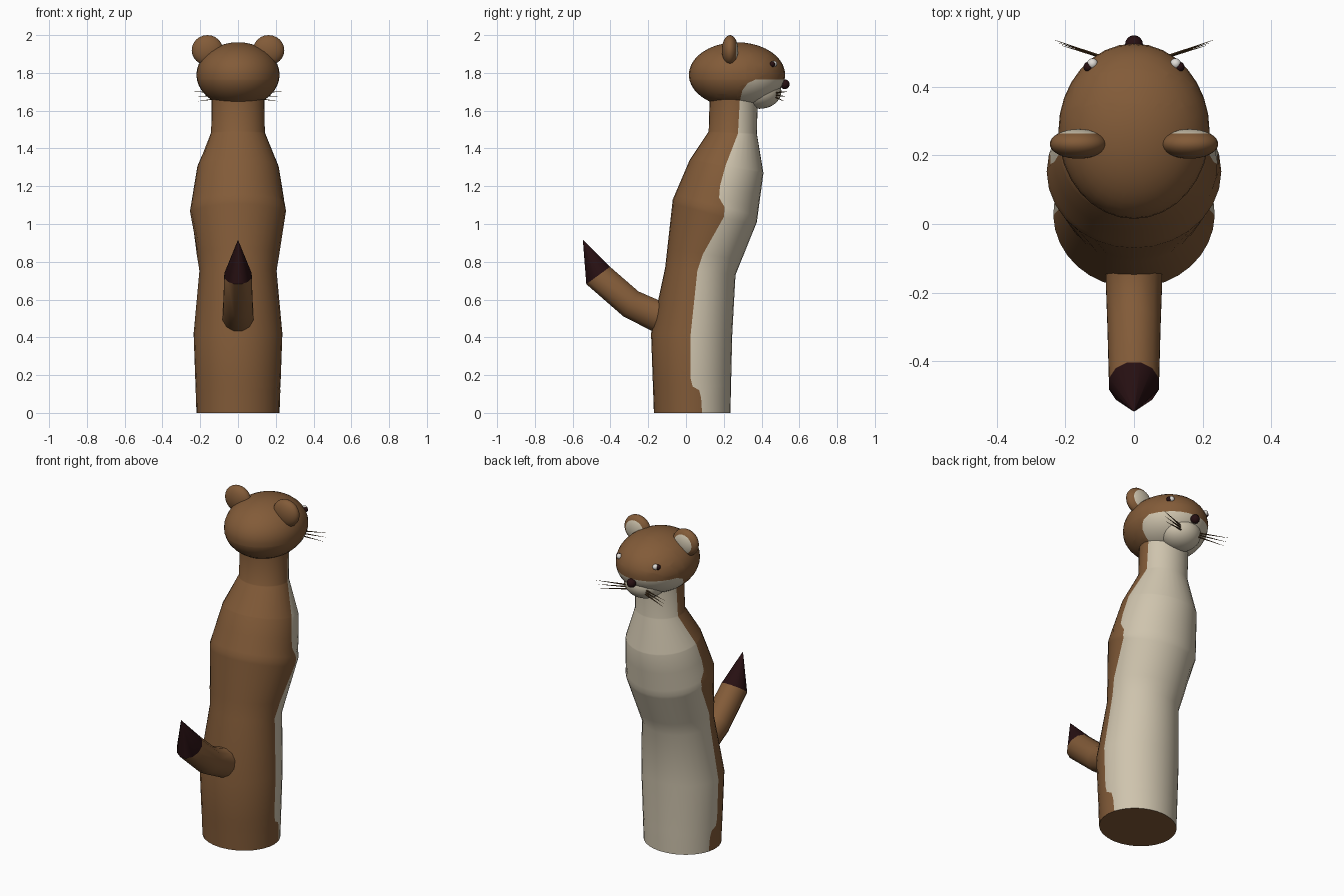
import bpy, bmesh
from math import pi, cos, sin, acos, radians
from mathutils import Vector, Matrix

if "Cube" in bpy.data.objects:
    bpy.data.objects.remove(bpy.data.objects["Cube"])


def material(name, rgb):
    m = bpy.data.materials.new(name)
    m.use_nodes = True
    m.diffuse_color = (*rgb, 1)
    m.node_tree.nodes["Principled BSDF"].inputs["Base Color"].default_value = (*rgb, 1)
    return m


BROWN = material("brown fur", (0.225, 0.105, 0.04))
CREAM = material("cream fur", (0.62, 0.55, 0.42))
DARK = material("dark maroon", (0.02, 0.005, 0.006))
WHISKER = material("whisker brown", (0.09, 0.045, 0.015))
WHITE = material("eye white", (0.75, 0.72, 0.68))


def finish(name, bm, mats, angle=50):
    bmesh.ops.recalc_face_normals(bm, faces=bm.faces)
    mesh = bpy.data.meshes.new(name)
    bm.to_mesh(mesh)
    bm.free()
    for m in mats:
        mesh.materials.append(m)
    ob = bpy.data.objects.new(name, mesh)
    bpy.context.collection.objects.link(ob)
    bpy.ops.object.select_all(action='DESELECT')
    ob.select_set(True)
    bpy.context.view_layer.objects.active = ob
    bpy.ops.object.shade_smooth_by_angle(angle=radians(angle))
    return ob


def ball(center, radii, segments=32, rings=20, pole='Z'):
    bm = bmesh.new()
    turn = Matrix.Rotation(-pi / 2, 4, 'X') if pole == 'Y' else Matrix()
    place = Matrix.Translation(center) @ Matrix.Diagonal((*radii, 1)) @ turn
    bmesh.ops.create_uvsphere(bm, u_segments=segments, v_segments=rings, radius=1, matrix=place)
    return bm


def interpolate(table, t):
    for (t0, a), (t1, b) in zip(table, table[1:]):
        if t <= t1:
            return a.lerp(b, max(0, (t - t0) / (t1 - t0)))
    return table[-1][1]


def skin(bm, rows):
    for low, high in zip(rows, rows[1:]):
        for i in range(len(low)):
            j = (i + 1) % len(low)
            bm.faces.new((low[i], low[j], high[j], high[i]))
    bm.faces.new(rows[0])
    bm.faces.new(rows[-1])


# Body: tilted oval rings given by back (y, z), front (y, z) and half width
body_rings = [
    (-0.17, 0, 0.235, 0, 0.22),
    (-0.185, 0.42, 0.245, 0.42, 0.235),
    (-0.11, 0.77, 0.262, 0.73, 0.205),
    (-0.07, 1.13, 0.375, 1.01, 0.254),
    (0.02, 1.34, 0.41, 1.27, 0.215),
    (0.12, 1.49, 0.375, 1.48, 0.142),
    (0.125, 1.66, 0.38, 1.66, 0.14),
]
# Edge of the cream belly in side view (y, z)
belly_edge = [
    (0.085, 0), (0.08, 0.08), (0.07, 0.12), (0.035, 0.14), (0.025, 0.18), (0.025, 0.42),
    (0.06, 0.75), (0.09, 0.84), (0.2, 1.05), (0.205, 1.1), (0.175, 1.14), (0.18, 1.2),
    (0.21, 1.31), (0.275, 1.48), (0.285, 1.66),
]
ring_table = [((r[1] + r[3]) / 2, Vector(r)) for r in body_rings]
edge_table = [(z, Vector((y, 0))) for y, z in belly_edge]
heights = sorted({round(t, 3) for t, _ in ring_table} | {z for _, z in belly_edge})
HALF = 16
bm = bmesh.new()
rows = []
for h in heights:
    yb, zb, yf, zf, hw = interpolate(ring_table, h)
    yc, zc, ry, rz = (yb + yf) / 2, (zb + zf) / 2, (yf - yb) / 2, (zf - zb) / 2
    a = acos((interpolate(edge_table, h).x - yc) / ry)
    angles = [-a + 2 * a * i / HALF for i in range(HALF)]
    angles += [a + (2 * pi - 2 * a) * i / HALF for i in range(HALF)]
    rows.append([bm.verts.new((hw * sin(t), yc + ry * cos(t), zc + rz * cos(t))) for t in angles])
skin(bm, rows)
for n, f in enumerate(bm.faces):
    f.material_index = int(len(f.verts) == 4 and n % (2 * HALF) < HALF)
finish("body", bm, [BROWN, CREAM])

# Tail: bent tube with a dark pointed end
tail_rings = [
    (-0.12, 0.42, -0.1, 0.61, 0.085),
    (-0.18, 0.43, -0.145, 0.6, 0.085),
    (-0.335, 0.51, -0.25, 0.645, 0.08),
    (-0.53, 0.68, -0.4, 0.775, 0.075),
    (-0.546, 0.913, -0.544, 0.915, 0.001),
]
SIDES = 12
bm = bmesh.new()
rows = []
for y0, z0, y1, z1, hw in tail_rings:
    low, high = Vector((0, y0, z0)), Vector((0, y1, z1))
    mid, arm = (low + high) / 2, (high - low) / 2
    angles = [2 * pi * (i + 0.5) / SIDES for i in range(SIDES)]
    rows.append([bm.verts.new(mid + arm * cos(t) + Vector((hw * sin(t), 0, 0))) for t in angles])
skin(bm, rows)
for n, f in enumerate(bm.faces):
    f.material_index = int(3 * SIDES <= n < 4 * SIDES)
finish("tail", bm, [BROWN, DARK], 40)

# Head: oval ball, cut along the edges of the cream lower face
bm = ball((0, 0.27, 1.79), (0.22, 0.255, 0.172))
cuts = [
    (Vector((0, 0.38, 1.765)), Vector((0, 0, -1))),
    (Vector((0, 0.34, 1.752)), Vector((0, 0.4, -0.9)).normalized()),
    (Vector((0, 0.315, 1.73)), Vector((0, 0.8, -0.6)).normalized()),
    (Vector((0, 0.285, 1.65)), Vector((0, 0.97, -0.22)).normalized()),
]
for co, no in cuts:
    bmesh.ops.bisect_plane(bm, geom=bm.verts[:] + bm.edges[:] + bm.faces[:], plane_co=co, plane_no=no)
for f in bm.faces:
    mid = f.calc_center_median()
    f.material_index = int(all((mid - co).dot(no) > 0 for co, no in cuts))
finish("head", bm, [BROWN, CREAM])

# Chin and nose
finish("chin", ball((0, 0.39, 1.703), (0.12, 0.115, 0.093)), [CREAM])
finish("nose", ball((0, 0.523, 1.74), (0.026, 0.026, 0.026), 16, 10), [DARK])

for side, s in (("left", 1), ("right", -1)):
    # Ear with a cream inner face
    bm = ball((s * 0.162, 0.233, 1.92), (0.083, 0.043, 0.08), 24, 16, 'Y')
    for f in bm.faces:
        f.material_index = int(f.calc_center_median().y > 0.233 + 0.043 * 0.72)
    finish(side + "_ear", bm, [BROWN, CREAM])

    # Eye
    finish(side + "_eye_white", ball((s * 0.121, 0.466, 1.848), (0.016,) * 3, 16, 10), [WHITE])
    finish(side + "_pupil", ball((s * 0.132, 0.457, 1.846), (0.015,) * 3, 16, 10), [DARK])

    # Whiskers: thin tapering spikes
    bm = bmesh.new()
    for k in range(3):
        root = Vector((s * 0.06, 0.475, 1.695 - 0.012 * k))
        tip = Vector((s * (0.23 - 0.01 * k), 0.535 - 0.008 * k, 1.70 - 0.025 * k))
        axis = tip - root
        place = Matrix.Translation((root + tip) / 2) @ axis.to_track_quat('Z', 'Y').to_matrix().to_4x4()
        bmesh.ops.create_cone(bm, cap_ends=True, segments=6, radius1=0.005, radius2=0.0005,
                              depth=axis.length, matrix=place)
    finish(side + "_whiskers", bm, [WHISKER])
